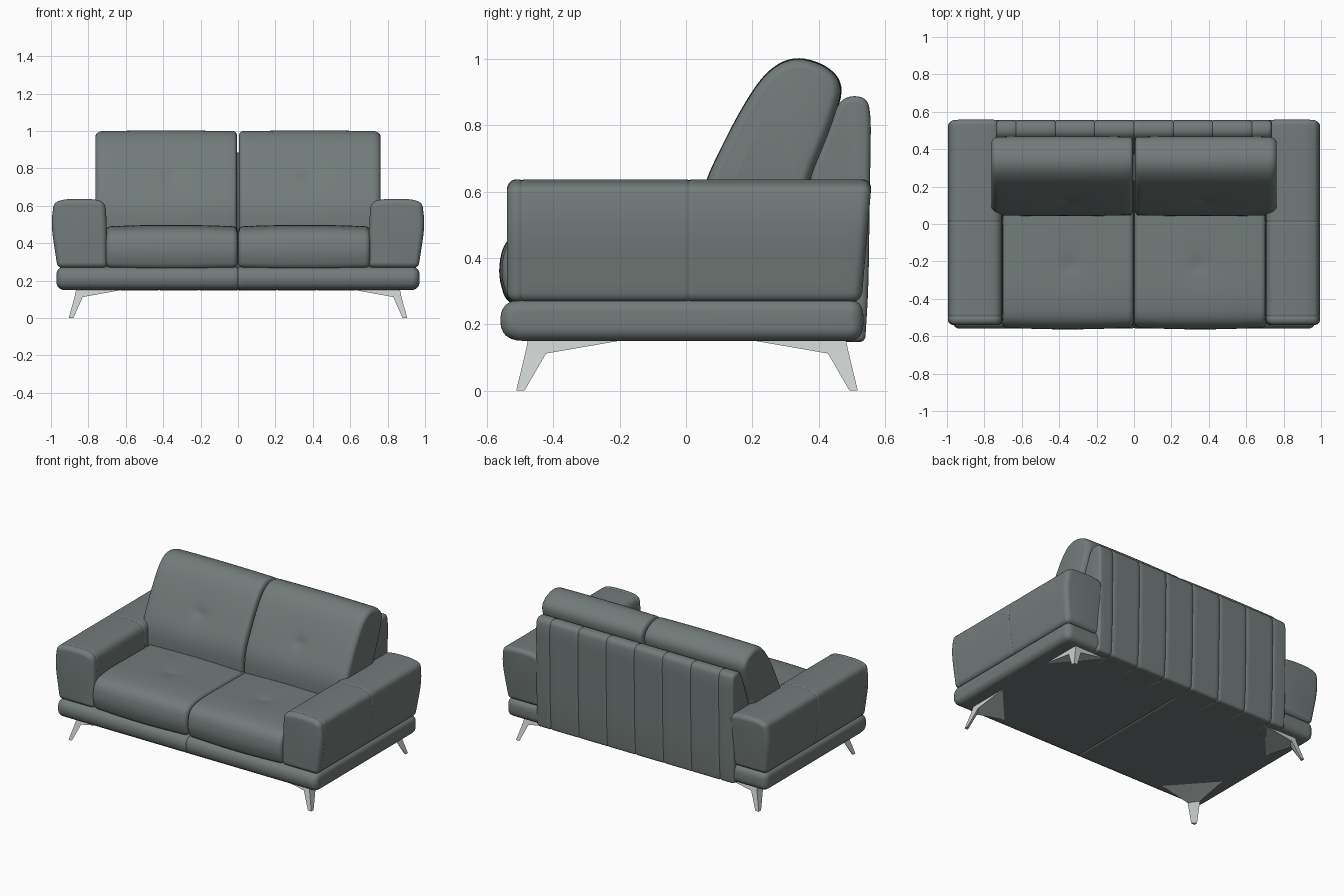
import bpy, bmesh, math
from mathutils import Vector

cube = bpy.data.objects.get("Cube")
if cube:
    bpy.data.objects.remove(cube, do_unlink=True)


def material(name, colour):
    m = bpy.data.materials.new(name)
    m.use_nodes = True
    m.diffuse_color = colour
    bsdf = next(n for n in m.node_tree.nodes if n.type == 'BSDF_PRINCIPLED')
    bsdf.inputs["Base Color"].default_value = colour
    bsdf.inputs["Roughness"].default_value = 0.6
    return m


LEATHER = material("grey leather", (0.17, 0.2, 0.195, 1))
METAL = material("pale metal", (0.6, 0.63, 0.62, 1))


def finish(name, bm, mat, angle):
    bmesh.ops.recalc_face_normals(bm, faces=bm.faces[:])
    mesh = bpy.data.meshes.new(name)
    bm.to_mesh(mesh)
    bm.free()
    mesh.materials.append(mat)
    if angle:
        mesh.shade_smooth()
        mesh.set_sharp_from_angle(angle=math.radians(angle))
    ob = bpy.data.objects.new(name, mesh)
    bpy.context.scene.collection.objects.link(ob)
    return ob


def outline(corners, step=0.03, arc=6):
    """Closed polygon of (a, b, cut) corners, rounded and evenly divided."""
    pts = []
    n = len(corners)
    for i, (a, b, cut) in enumerate(corners):
        p = Vector((a, b))
        before = Vector(corners[i - 1][:2]) - p
        after = Vector(corners[(i + 1) % n][:2]) - p
        if not cut:
            pts.append(p)
            continue
        p0 = p + before.normalized() * min(cut, before.length * 0.49)
        p1 = p + after.normalized() * min(cut, after.length * 0.49)
        for k in range(arc + 1):
            t = k / arc
            pts.append(p0 * (1 - t) ** 2 + p * 2 * t * (1 - t) + p1 * t * t)
    dense = []
    for i, p in enumerate(pts):
        q = pts[(i + 1) % len(pts)]
        parts = max(1, math.ceil((q - p).length / step))
        dense += [p.lerp(q, k / parts) for k in range(parts)]
    return dense


def stations(lo, hi, run, inset, puff=0, seams=(), depth=0.006, step=0.03):
    """Positions along the loft with their inset: rounded ends, seams, puff."""
    ends = 7
    out = []
    for k in range(ends):
        t = k / ends * math.pi / 2
        d, i = run * (1 - math.cos(t)), inset * (1 - math.sin(t))
        out += [(lo + d, i), (hi - d, i)]
    count = max(2, round((hi - lo - 2 * run) / step))
    for k in range(count + 1):
        u = k / count
        s = lo + run + u * (hi - lo - 2 * run)
        if all(abs(s - x) > 0.012 for x in seams):
            out.append((s, -puff * math.sin(math.pi * u)))
    for x in seams:
        out += [(x - 0.008, 0), (x - 0.003, depth * 0.6), (x, depth),
                (x + 0.003, depth * 0.6), (x + 0.008, 0)]
    return sorted(out)


def loft(name, corners, sections, axis='x', side=1, shape=None, angle=50):
    pts = outline(corners)
    n = len(pts)
    area = sum(pts[i - 1].cross(pts[i]) for i in range(n))
    normals = []
    for i in range(n):
        d = pts[(i + 1) % n] - pts[i - 1]
        normals.append(Vector((d.y, -d.x)).normalized() * (1 if area > 0 else -1))
    bm = bmesh.new()
    rings = []
    for s, inset in sections:
        ring = []
        for p, nor in zip(pts, normals):
            a, b = p - nor * inset
            co = Vector((s, a, b)) if axis == 'x' else Vector((a, s, b))
            if shape:
                co = shape(co)
            co.x *= side
            ring.append(bm.verts.new(co))
        rings.append(ring)
    for r0, r1 in zip(rings, rings[1:]):
        for i in range(n):
            bm.faces.new((r0[i - 1], r0[i], r1[i], r1[i - 1]))
    bm.faces.new(rings[0])
    bm.faces.new(rings[-1])
    return finish(name, bm, LEATHER, angle)


def button(centre, push):
    """Soft pulled-in button with a shallow hollow around it."""
    c, push = Vector(centre), Vector(push)

    def shape(co):
        d = (co - c).length
        return co + push * (math.exp(-(d / 0.03) ** 2) + 0.5 * math.exp(-(d / 0.12) ** 2))
    return shape


def lean(co):
    """Rear end of the arm tucks in towards its foot."""
    if co.y > 0:
        co.y -= 0.03 * (0.63 - co.z) / 0.36 * co.y / 0.55
    return co


# Padded plinth, split by a centre seam
loft("base_plinth",
     [(-0.56, 0.15, 0.07), (-0.56, 0.275, 0.07), (0.535, 0.275, 0.05), (0.535, 0.15, 0.05)],
     stations(-0.97, 0.97, 0.04, 0.04, seams=(0,)))

# Back rest with vertical panel seams
loft("back_rest",
     [(0.38, 0.148, 0), (0.54, 0.146, 0.02), (0.55, 0.3, 0.08), (0.558, 0.83, 0.06),
      (0.545, 0.888, 0.04), (0.47, 0.888, 0.05), (0.435, 0.81, 0.04), (0.37, 0.63, 0.04),
      (0.37, 0.3, 0)],
     stations(-0.737, 0.737, 0.02, 0.02, seams=[k * 0.21 for k in range(-3, 4)], depth=0.004))

arm_corners = [
    (0.70, 0.268, 0.03), (0.70, 0.45, 0.08), (0.708, 0.625, 0.05), (0.80, 0.638, 0.04),
    (0.93, 0.636, 0.05), (0.985, 0.615, 0.025), (1.0, 0.50, 0.08), (0.965, 0.268, 0.03)]
seat_corners = [
    (-0.535, 0.268, 0.03), (-0.562, 0.36, 0.06), (-0.535, 0.468, 0.07), (-0.40, 0.492, 0.1),
    (0.10, 0.485, 0.1), (0.25, 0.47, 0.04), (0.25, 0.268, 0.03)]
cushion_corners = [
    (0.045, 0.46, 0.03), (0.048, 0.61, 0.08), (0.155, 0.83, 0.1), (0.24, 0.96, 0.07),
    (0.325, 1.008, 0.05), (0.425, 0.98, 0.05), (0.475, 0.92, 0.05), (0.44, 0.80, 0.06),
    (0.365, 0.62, 0.06), (0.355, 0.46, 0.03)]

for side, tag in ((1, "left"), (-1, "right")):
    loft(tag + "_arm", arm_corners,
         stations(-0.54, 0.56, 0.03, 0.03, seams=(-0.495, 0.01), depth=0.003),
         axis='y', side=side, shape=lean)
    loft(tag + "_seat_cushion", seat_corners,
         stations(0.002, 0.706, 0.03, 0.028, puff=0.008), side=side,
         shape=button((0.345, -0.22, 0.498), (0, 0, -0.012)))
    # Back cushion: tight on the inner side, bulging on the outer side
    sections = stations(0.005, 0.762, 0.04, 0.03, puff=0.003)
    sections = [(0.005 + (s - 0.005) * 0.5, i) if s < 0.045 else (s, i) for s, i in sections]
    loft(tag + "_back_cushion", cushion_corners, sections, side=side,
         shape=button((0.37, 0.115, 0.755), (0, 0.012, -0.006)))

# Angled bracket legs: foot, knee and mounting plate rings joined together
leg_rings = [
    (0.0, (0.905, 0.515), (0.88, 0.515), (0.888, 0.498), (0.905, 0.49)),
    (0.112, (0.874, 0.488), (0.83, 0.488), (0.845, 0.459), (0.874, 0.425)),
    (0.15, (0.866, 0.48), (0.62, 0.48), (0.743, 0.343), (0.866, 0.205)),
    (0.157, (0.866, 0.48), (0.62, 0.48), (0.743, 0.343), (0.866, 0.205))]
for sx, xname in ((1, "left"), (-1, "right")):
    for sy, yname in ((-1, "front"), (1, "rear")):
        bm = bmesh.new()
        rings = [[bm.verts.new((sx * x, sy * y + 0.003, z)) for x, y in pts]
                 for z, *pts in leg_rings]
        for r0, r1 in zip(rings, rings[1:]):
            for i in range(4):
                bm.faces.new((r0[i - 1], r0[i], r1[i], r1[i - 1]))
        bm.faces.new(rings[0])
        bm.faces.new(rings[-1])
        finish(yname + "_" + xname + "_leg", bm, METAL, 0)
